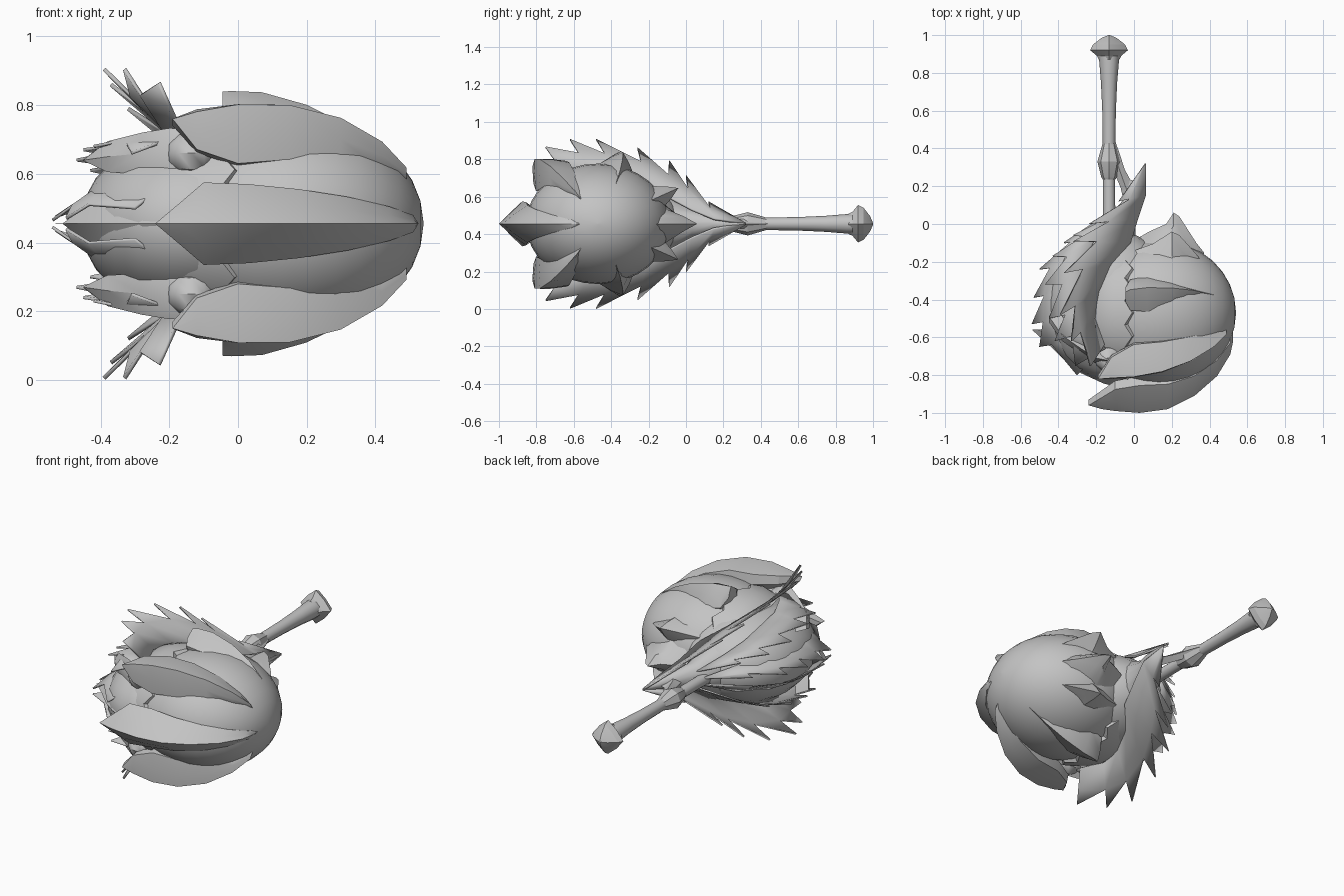
import bpy, bmesh, math
from mathutils import Vector

if "Cube" in bpy.data.objects:
    bpy.data.objects.remove(bpy.data.objects["Cube"])

ZC = 0.455           # height of the mirror plane
CY = -0.47           # centre of the ball in y

steel = bpy.data.materials.new("grey_steel")
steel.diffuse_color = (0.55, 0.55, 0.55, 1)
steel.use_nodes = True
steel.node_tree.nodes["Principled BSDF"].inputs["Base Color"].default_value = steel.diffuse_color


def make(name, verts, faces, smooth=35):
    bm = bmesh.new()
    vs = [bm.verts.new(v) for v in verts]
    for f in faces:
        bm.faces.new([vs[i] for i in f])
    bmesh.ops.remove_doubles(bm, verts=bm.verts, dist=0.0005)
    bmesh.ops.recalc_face_normals(bm, faces=bm.faces)
    me = bpy.data.meshes.new(name)
    bm.to_mesh(me)
    bm.free()
    ob = bpy.data.objects.new(name, me)
    bpy.context.collection.objects.link(ob)
    me.materials.append(steel)
    bpy.context.view_layer.objects.active = ob
    ob.select_set(True)
    bpy.ops.object.shade_smooth_by_angle(angle=math.radians(smooth))
    ob.select_set(False)
    return ob


def loft(name, rings, smooth=35):
    n = len(rings[0])
    verts = [p for r in rings for p in r]
    faces = []
    for k in range(len(rings) - 1):
        for i in range(n):
            j = (i + 1) % n
            faces.append((k*n + i, k*n + j, (k+1)*n + j, (k+1)*n + i))
    faces += [tuple(range(n)), tuple(range((len(rings) - 1)*n, len(rings)*n))]
    return make(name, verts, faces, smooth)


def ellipsoid(name, centre, radii, seg=32, rows=16):
    # poles lie on the x axis
    rings = []
    for k in range(rows + 1):
        a = math.pi * (0.004 + 0.992*k/rows)
        rings.append([(centre[0] - radii[0]*math.cos(a),
                       centre[1] + radii[1]*math.sin(a)*math.cos(2*math.pi*i/seg),
                       centre[2] + radii[2]*math.sin(a)*math.sin(2*math.pi*i/seg))
                      for i in range(seg)])
    return loft(name, rings, 40)


def claw(name, angle, profile, twist=0, side=1):
    # profile rows: x, ridge radius, base radius, half width
    rings = []
    for k, (x, ro, ri, w) in enumerate(profile):
        a = math.radians(angle + twist*k/(len(profile) - 1))*side
        d = Vector((0, math.cos(a), math.sin(a)))
        t = Vector((0, -math.sin(a), math.cos(a)))
        c = Vector((x, CY, ZC))
        mid = ri + 0.12*(ro - ri)
        slope = ri + 0.62*(ro - ri)
        rings.append([c + d*ro, c + d*slope + t*w*0.5, c + d*mid + t*w,
                      c + d*(ri - 0.03) + t*w*0.7, c + d*(ri - 0.03) - t*w*0.7,
                      c + d*mid - t*w, c + d*slope - t*w*0.5])
    return loft(name, rings, 30)


def fan(name, inner, tips, side, f=0.55, thick=0.009):
    # jagged sheet of swept feathers between an inner edge and tooth tips
    flip = lambda p: Vector((p[0], p[1], ZC + side*(p[2] - ZC)))
    inn, tip = [flip(p) for p in inner], [flip(p) for p in tips]
    rim = [inn[0].lerp(tip[0], 0.3)]
    rim += [inn[i+1].lerp(tip[i], f) for i in range(len(tip))]
    n = len(inn)
    verts = inn + rim + tip
    faces = []
    for i in range(len(tip)):
        faces.append((i, i+1, n+i+1, n+i))
        faces.append((n+i, n+i+1, 2*n+i))
    ob = make(name, verts, faces, 50)
    m = ob.modifiers.new("thickness", 'SOLIDIFY')
    m.thickness = thick
    m.offset = 0
    return ob


# Main ball and the body behind it
ellipsoid("ball", (0.13, CY, ZC), (0.41, 0.385, 0.322))
ellipsoid("mane_body", (-0.12, -0.43, ZC), (0.34, 0.405, 0.265), 24, 12)

# Toothed collar where the ball leaves the body
seg = 36
rings = []
for x, r in ((-0.26, 0.19), (-0.2, 0.27), (-0.11, 0.30), (-0.05, 0.315), (-0.02, 0.28)):
    rings.append([(x + (0.04 if i % 2 and x > -0.06 else 0),
                   CY + 1.17*r*math.cos(2*math.pi*i/seg),
                   ZC + r*math.sin(2*math.pi*i/seg)) for i in range(seg)])
loft("collar", rings)

# Claws wrapped over the ball
main = [(-0.24, .49, .49, .001), (-0.17, .51, .44, .06), (-0.1, .52, .39, .12),
        (0.03, .53, .365, .115), (0.18, .51, .36, .10), (0.32, .44, .32, .078),
        (0.44, .335, .24, .05), (0.51, .22, .15, .025), (0.525, .15, .12, .001)]
claw("front_claw", 180, main)
upper = [(-0.19, .465, .465, .001), (-0.12, .475, .39, .08), (0.0, .485, .34, .115),
         (0.15, .465, .33, .105), (0.3, .40, .28, .08), (0.42, .30, .21, .045),
         (0.49, .20, .15, .001)]
crown = [(-0.045, .40, .34, .04), (-0.02, .405, .30, .085), (0.07, .405, .29, .10),
         (0.2, .37, .28, .07), (0.32, .31, .22, .04), (0.42, .235, .18, .001)]
rear = [(0.0, .36, .30, .05), (0.1, .40, .31, .08), (0.2, .47, .32, .07),
        (0.24, .45, .29, .055), (0.33, .34, .25, .03), (0.37, .28, .22, .001)]
for s, tag in ((1, "upper"), (-1, "lower")):
    claw(tag + "_side_claw", 139, upper, -14, s)
    claw(tag + "_crown_claw", 74, crown, -8, s)
    claw(tag + "_rear_claw", 24, rear, 0, s)

# Raised plate at the back of the ball
claw("rear_plate", 0, [(-.04, .36, .28, .10), (.08, .43, .31, .12), (.17, .47, .33, .11),
                       (.21, .53, .34, .08), (.24, .51, .33, .07), (.33, .37, .29, .05),
                       (.37, .32, .26, .001)])

# Ridged beak plate at the front of the mane
beak = [(-0.54, -0.56, 0.001, 0.001), (-0.44, -0.65, 0.075, 0.05), (-0.36, -0.73, 0.13, 0.08),
        (-0.28, -0.79, 0.155, 0.09), (-0.16, -0.845, 0.15, 0.09), (-0.1, -0.86, 0.12, 0.08),
        (0.0, -0.84, 0.04, 0.04)]
loft("beak_plate", [[(x, y, ZC), (x + 0.03, y + d, ZC + w), (x + 0.05, y + 2.2*d, ZC),
                     (x + 0.03, y + d, ZC - w)] for x, y, w, d in beak], 30)

# Cheek plates and joint knobs beside the beak
cheek = [(-.45, -.52, .64, .002), (-.38, -.62, .65, .045), (-.28, -.69, .66, .06),
         (-.2, -.74, .665, .068), (-.1, -.76, .67, .06), (-.03, -.74, .66, .03)]
for s, tag in ((1, "upper"), (-1, "lower")):
    loft(tag + "_cheek", [[(x, y, ZC + s*(z - ZC)), (x, y + .03, ZC + s*(z + w - ZC)),
                           (x + .03, y + .09, ZC + s*(z - ZC)),
                           (x, y + .01, ZC + s*(z - w - ZC))] for x, y, z, w in cheek], 30)
    ellipsoid(tag + "_knob", (-.135, -.71, ZC + s*.205), (.075, .075, .068), 8, 6)

# Feather layers, mirrored above and below
wing_in = [(.06, .32, .455), (.06, .15, .48), (.02, .03, .53), (-.02, -.1, .60),
           (-.12, -.21, .67), (-.19, -.36, .71), (-.21, -.5, .72), (-.16, -.64, .71)]
wing_tip = [(-.08, .12, .57), (-.24, .0, .71), (-.32, -.09, .79), (-.37, -.26, .86),
            (-.39, -.48, .905), (-.33, -.62, .905), (-.23, -.75, .865)]
side_in = [(-.1, .05, .5), (-.2, -.07, .58), (-.26, -.18, .64), (-.27, -.32, .68),
           (-.26, -.46, .70), (-.22, -.56, .72), (-.15, -.66, .72)]
side_tip = [(-.32, -.06, .57), (-.43, -.17, .61), (-.47, -.32, .64), (-.45, -.5, .67),
            (-.42, -.62, .68), (-.31, -.75, .66)]
spine_in = [(-.13, .06, .47), (-.27, -.09, .53), (-.34, -.22, .56), (-.37, -.36, .58),
            (-.37, -.5, .585), (-.31, -.62, .585), (-.2, -.7, .58)]
spine_tip = [(-.37, -.1, .48), (-.50, -.24, .48), (-.53, -.39, .475), (-.54, -.53, .465),
             (-.50, -.65, .47), (-.30, -.80, .50)]
for s, tag in ((1, "upper"), (-1, "lower")):
    fan(tag + "_wing", wing_in, wing_tip, s, 0.6, 0.012)
    fan(tag + "_side_feathers", side_in, side_tip, s)
    fan(tag + "_spine_feathers", spine_in, spine_tip, s, 0.65)


def lathe_y(name, cx, profile, seg, star=0.0, smooth=35):
    # rod turned around the y direction; star pulls in every second corner
    return loft(name, [[(cx + r*(1 - star*(i % 2))*math.cos(2*math.pi*i/seg), y,
                         ZC + r*(1 - star*(i % 2))*math.sin(2*math.pi*i/seg))
                        for i in range(seg)] for y, r in profile], smooth)


# Handle with flared grip, collar ring and pointed pommel
HX = -0.132
lathe_y("handle", HX, [(-0.15, .034), (.24, .032), (.4, .033), (.6, .036),
                       (.75, .043), (.86, .052), (.89, .052)], 12)
lathe_y("handle_ring", HX, [(.235, .033), (.25, .042), (.33, .062), (.40, .042), (.43, .033)], 8, 0, 20)
lathe_y("pommel", HX, [(.87, .055), (.89, .064), (.92, .10), (.95, .085), (.985, .04), (1.0, .004)], 8, 0.22, 20)

# Neck joining body and wing root
loft("neck", [[(cx + rx*math.cos(a), y, ZC + rz*math.sin(a))
               for a in [2*math.pi*i/12 for i in range(12)]]
              for y, cx, rx, rz in ((-.3, -.12, .17, .23), (-.1, -.12, .13, .15),
                                    (.03, -.07, .075, .08), (.14, 0, .045, .045),
                                    (.24, .038, .022, .022), (.32, .06, .002, .002))])

# Curved hook linking wing root and handle ring
hook = [((-.10, .44), (-.12, .30)), ((-.075, .37), (-.095, .25)), ((-.05, .29), (-.07, .19)),
        ((-.02, .235), (-.055, .12)), ((.025, .22), (-.03, .05))]
loft("hook", [[(a[0], a[1], ZC), ((a[0]+b[0])/2, (a[1]+b[1])/2, ZC + .025),
               (b[0], b[1], ZC), ((a[0]+b[0])/2, (a[1]+b[1])/2, ZC - .025)]
              for a, b in hook], 20)
